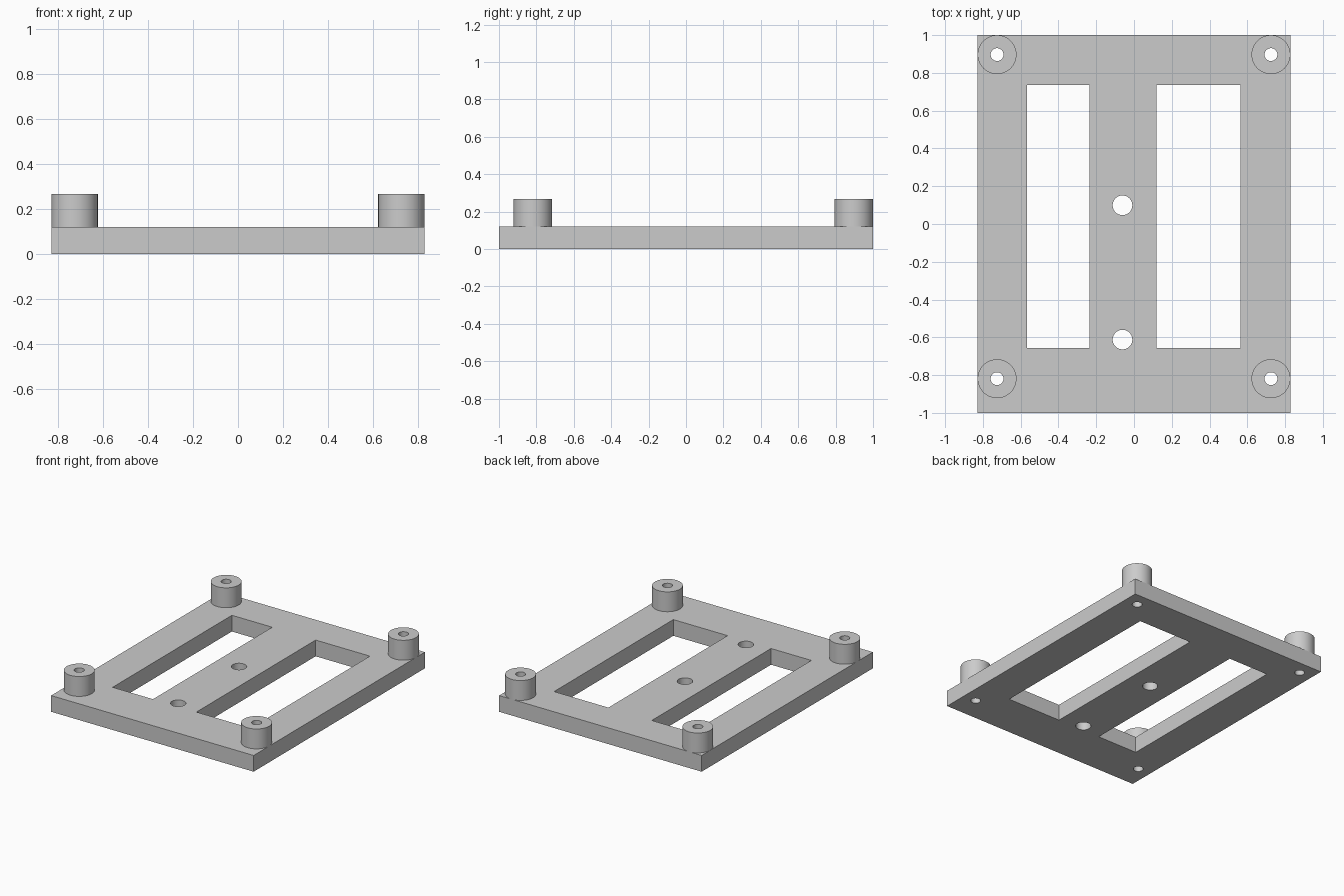
import bpy, bmesh, math
from mathutils import Matrix, Vector

old = bpy.data.objects.get("Cube")
if old:
    bpy.data.objects.remove(old, do_unlink=True)

HALF_X, HALF_Y = 0.828, 1.0
PLATE_TOP, POST_TOP = 0.12, 0.267
POST_R, BORE_R, MOUNT_R = 0.103, 0.034, 0.052
POSTS = [(x, y) for x in (-0.725, 0.725) for y in (-0.819, 0.897)]
MOUNTS = [(-0.061, 0.099), (-0.061, -0.612)]
SLOTS = [(-0.566, -0.236), (0.119, 0.563)]
SLOT_Y = (-0.656, 0.737)

grey = bpy.data.materials.new("plain grey")
grey.use_nodes = True
colour = (0.6, 0.6, 0.6, 1)
grey.diffuse_color = colour
grey.node_tree.nodes["Principled BSDF"].inputs["Base Color"].default_value = colour


def add_box(bm, x0, x1, y0, y1, z0, z1):
    size = Vector((x1 - x0, y1 - y0, z1 - z0))
    centre = Vector((x0 + x1, y0 + y1, z0 + z1)) / 2
    bmesh.ops.create_cube(bm, size=1, matrix=Matrix.Translation(centre) @ Matrix.Diagonal((*size, 1)))


def add_cylinder(bm, x, y, r, z0, z1):
    bmesh.ops.create_cone(bm, cap_ends=True, segments=48, radius1=r, radius2=r, depth=z1 - z0,
                          matrix=Matrix.Translation((x, y, (z0 + z1) / 2)))


def make_object(name, bm):
    mesh = bpy.data.meshes.new(name)
    bm.to_mesh(mesh)
    bm.free()
    mesh.materials.append(grey)
    obj = bpy.data.objects.new(name, mesh)
    bpy.context.collection.objects.link(obj)
    return obj


def select_only(obj):
    bpy.ops.object.select_all(action='DESELECT')
    obj.select_set(True)
    bpy.context.view_layer.objects.active = obj


# Base plate
bm = bmesh.new()
add_box(bm, -HALF_X, HALF_X, -HALF_Y, HALF_Y, 0, PLATE_TOP)
plate = make_object("base_plate", bm)

# Slots, mounting holes and post bores cut through the plate
bm = bmesh.new()
for x0, x1 in SLOTS:
    add_box(bm, x0, x1, *SLOT_Y, -0.1, 0.4)
for x, y in MOUNTS:
    add_cylinder(bm, x, y, MOUNT_R, -0.1, 0.4)
for x, y in POSTS:
    add_cylinder(bm, x, y, BORE_R, -0.1, 0.4)
cutter = make_object("opening_cutter", bm)
cutter.hide_render = True
cut = plate.modifiers.new("openings", 'BOOLEAN')
cut.operation, cut.solver, cut.object = 'DIFFERENCE', 'EXACT', cutter
select_only(plate)
bpy.ops.object.modifier_apply(modifier=cut.name)
bpy.data.objects.remove(cutter, do_unlink=True)
bpy.ops.object.shade_smooth_by_angle(angle=math.radians(30))

# Hollow corner posts: outer wall, top ring and bore, open where they meet the plate
for x, y in POSTS:
    bm = bmesh.new()
    profile = [(POST_R, PLATE_TOP), (POST_R, POST_TOP), (BORE_R, POST_TOP), (BORE_R, PLATE_TOP)]
    verts = [bm.verts.new((r, 0, z)) for r, z in profile]
    edges = [bm.edges.new(pair) for pair in zip(verts, verts[1:])]
    bmesh.ops.spin(bm, geom=verts + edges, cent=(0, 0, 0), axis=(0, 0, 1),
                   angle=math.tau, steps=48, use_merge=True)
    bmesh.ops.remove_doubles(bm, verts=bm.verts, dist=0.0001)
    bm.normal_update()
    if any(f.normal.z < -0.5 for f in bm.faces):
        bmesh.ops.reverse_faces(bm, faces=bm.faces)
    name = ("back" if y > 0 else "front") + ("_left" if x > 0 else "_right") + "_post"
    post = make_object(name, bm)
    post.location = (x, y, 0)
    select_only(post)
    bpy.ops.object.shade_smooth_by_angle(angle=math.radians(30))
